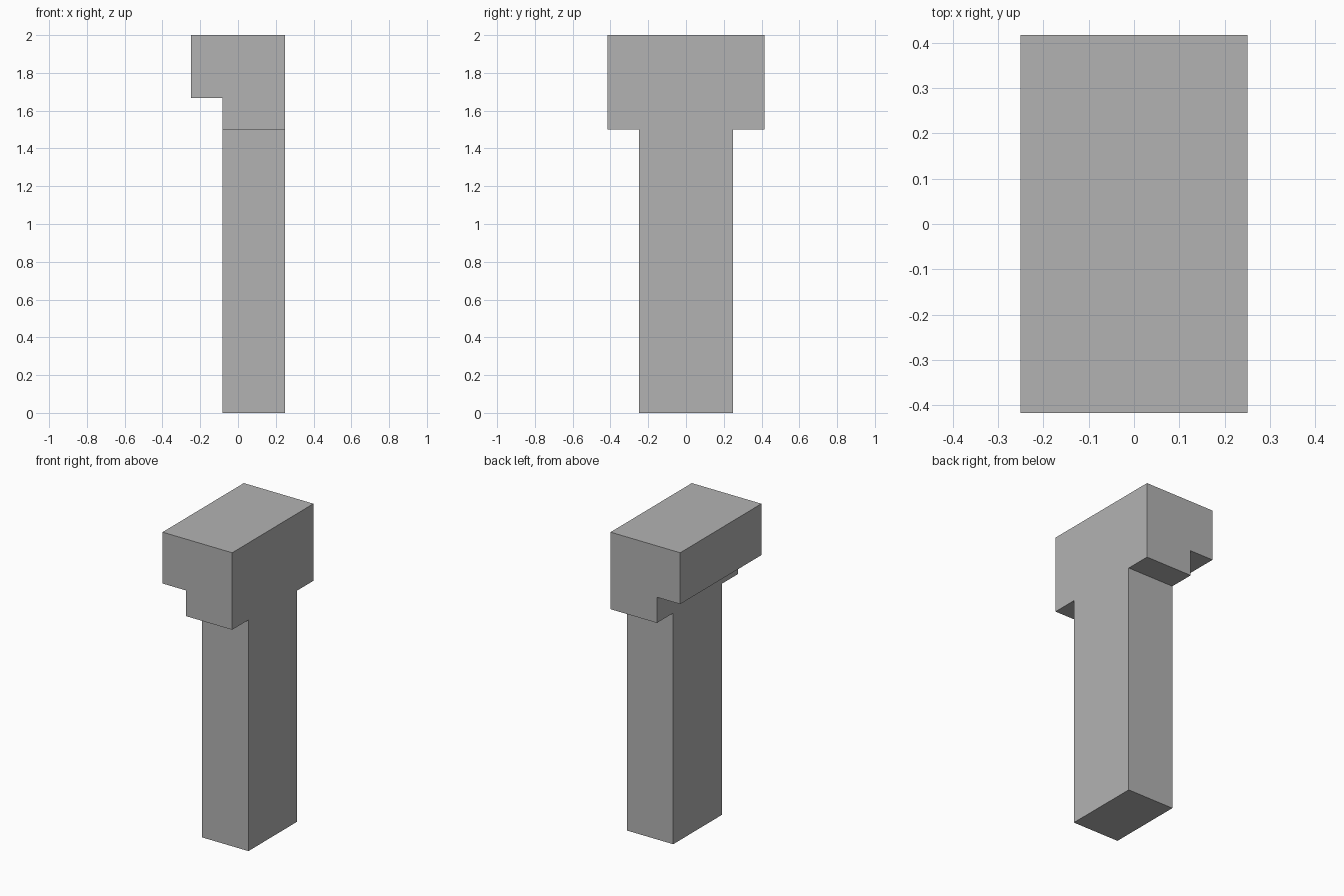
import bpy
import bmesh
from mathutils import Vector

cube = bpy.data.objects.get("Cube")
if cube:
    bpy.data.objects.remove(cube, do_unlink=True)

U = 1 / 12                      # modelling unit
BACK, FACE = 3 * U, -U          # flush side and stepped side of the post
HALF_POST, HALF_HEAD = 3 * U, 5 * U
SHOULDER, LIP, TOP = 18 * U, 20 * U, 24 * U
LIP_DEPTH = 2 * U

# Grey material
grey = bpy.data.materials.new("plain_grey")
grey.use_nodes = True
colour = (0.45, 0.45, 0.45, 1)
grey.diffuse_color = colour
grey.node_tree.nodes["Principled BSDF"].inputs["Base Color"].default_value = colour

# T-shaped profile: half outline mirrored across y, then extruded along x
half = [(HALF_POST, 0), (HALF_POST, SHOULDER), (HALF_HEAD, SHOULDER), (HALF_HEAD, TOP)]
outline = half + [(-y, z) for y, z in reversed(half)]
bm = bmesh.new()
profile = bm.faces.new([bm.verts.new((BACK, y, z)) for y, z in outline])
ext = bmesh.ops.extrude_face_region(bm, geom=[profile], use_keep_orig=True)
verts = [g for g in ext["geom"] if isinstance(g, bmesh.types.BMVert)]
bmesh.ops.translate(bm, verts=verts, vec=(FACE - BACK, 0, 0))
bmesh.ops.recalc_face_normals(bm, faces=bm.faces[:])

# Overhanging lip: cut the head and pull its upper part outward
bmesh.ops.bisect_plane(bm, geom=bm.verts[:] + bm.edges[:] + bm.faces[:],
                       plane_co=(0, 0, LIP), plane_no=(0, 0, 1))
bm.normal_update()
upper = [f for f in bm.faces
         if f.normal.x < -0.9 and f.calc_center_median().z > LIP]
ext = bmesh.ops.extrude_face_region(bm, geom=upper)
verts = [g for g in ext["geom"] if isinstance(g, bmesh.types.BMVert)]
bmesh.ops.translate(bm, verts=verts, vec=Vector((-LIP_DEPTH, 0, 0)))

# Merge coplanar faces for clean flat sides
bmesh.ops.dissolve_limit(bm, angle_limit=0.01, verts=bm.verts[:], edges=bm.edges[:])
bmesh.ops.recalc_face_normals(bm, faces=bm.faces[:])

mesh = bpy.data.meshes.new("post_with_head")
bm.to_mesh(mesh)
bm.free()
mesh.materials.append(grey)
post = bpy.data.objects.new("post_with_head", mesh)
bpy.context.collection.objects.link(post)
